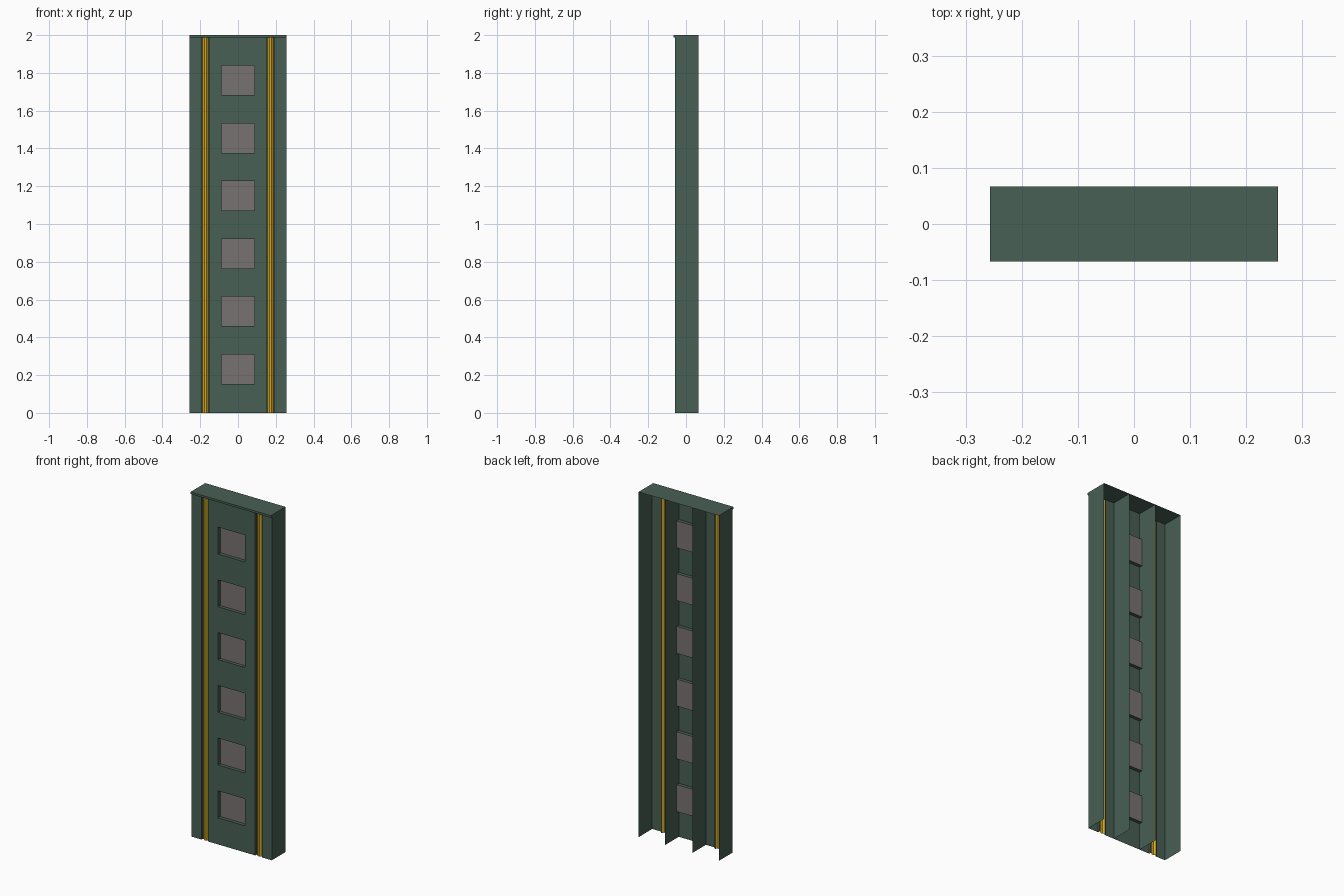
import bpy

if "Cube" in bpy.data.objects:
    bpy.data.objects.remove(bpy.data.objects["Cube"])

W, FRONT, BACK, TOP = 0.257, -0.058, 0.067, 2.0
WIN, GLASS_Y = 0.087, -0.038               # window half width, recess depth
GX, GW = 0.172, 0.021                      # groove centre and half width
windows = [(0.154 + 0.3056 * i, 0.31 + 0.3056 * i) for i in range(6)]


def material(name, rgb):
    m = bpy.data.materials.new(name)
    m.diffuse_color = (*rgb, 1)
    m.use_nodes = True
    m.node_tree.nodes["Principled BSDF"].inputs["Base Color"].default_value = m.diffuse_color
    return m


green = material("green_paint", (0.065, 0.115, 0.09))
gold = material("gold", (0.66, 0.39, 0.015))
pane = material("dull_pane", (0.19, 0.17, 0.168))


def sheet(name, quads, mat):
    verts = [v for q in quads for v in q]
    faces = [tuple(range(4 * i, 4 * i + 4)) for i in range(len(quads))]
    me = bpy.data.meshes.new(name)
    me.from_pydata(verts, [], faces)
    me.materials.append(mat)
    ob = bpy.data.objects.new(name, me)
    bpy.context.collection.objects.link(ob)
    return ob


def facing(x0, x1, z0, z1, y):
    """Upright quad facing the front."""
    return [(x0, y, z0), (x1, y, z0), (x1, y, z1), (x0, y, z1)]


def strip(profile, z0, z1):
    """Extrude an open (x, y) profile upward."""
    return [[(*a, z0), (*b, z0), (*b, z1), (*a, z1)]
            for a, b in zip(profile, profile[1:])]


# Front panel: outer bands, inner bands and the bars between windows
quads = []
for a, b in ((GX + GW, W), (WIN, GX - GW)):
    quads += [facing(a, b, 0, TOP, FRONT), facing(-b, -a, 0, TOP, FRONT)]
edges = [0] + [z for w in windows for z in w] + [TOP]
for z0, z1 in zip(edges[::2], edges[1::2]):
    quads.append(facing(-WIN, WIN, z0, z1, FRONT))
sheet("front_panel", quads, green)

# Recessed windows: green reveals around dull panes
reveals, panes = [], []
for z0, z1 in windows:
    ring = [(-WIN, z0), (-WIN, z1), (WIN, z1), (WIN, z0), (-WIN, z0)]
    for (xa, za), (xb, zb) in zip(ring, ring[1:]):
        reveals.append([(xa, FRONT, za), (xa, GLASS_Y, za),
                        (xb, GLASS_Y, zb), (xb, FRONT, zb)])
    panes.append(facing(-WIN, WIN, z0, z1, GLASS_Y))
sheet("window_reveals", reveals, green)
sheet("window_panes", panes, pane)

# Grooves with a faceted gold rib in each
walls, ribs = [], []
for c in (-GX, GX):
    for s in (-1, 1):
        path = [(c + s * GW, FRONT), (c + s * GW, -0.046), (c + s * 0.016, -0.046)]
        walls += strip(path if s < 0 else path[::-1], 0, TOP - 0.01)
    ribs += strip([(c - 0.016, -0.046), (c - 0.006, -0.056),
                   (c + 0.006, -0.056), (c + 0.016, -0.046)], 0, TOP - 0.01)
sheet("groove_walls", walls, green)
sheet("gold_ribs", ribs, gold)

# Side walls and the two inner fins
for name, x in (("left_wall", -W), ("left_fin", -WIN),
                ("right_fin", WIN), ("right_wall", W)):
    ends = [(x, FRONT), (x, BACK)]
    sheet(name, strip(ends if x > 0 else ends[::-1], 0, TOP), green)

# Top cap with a small lip over the front
lip = -0.067
sheet("top_cap", [
    [(-W, lip, TOP), (W, lip, TOP), (W, BACK, TOP), (-W, BACK, TOP)],
    facing(-W, W, TOP - 0.012, TOP, lip),
    [(-W, lip, TOP - 0.012), (-W, FRONT, TOP - 0.012),
     (W, FRONT, TOP - 0.012), (W, lip, TOP - 0.012)],
    [(W, lip, TOP - 0.012), (W, FRONT, TOP - 0.012), (W, FRONT, TOP), (W, lip, TOP)],
    [(-W, FRONT, TOP - 0.012), (-W, lip, TOP - 0.012), (-W, lip, TOP), (-W, FRONT, TOP)],
], green)
